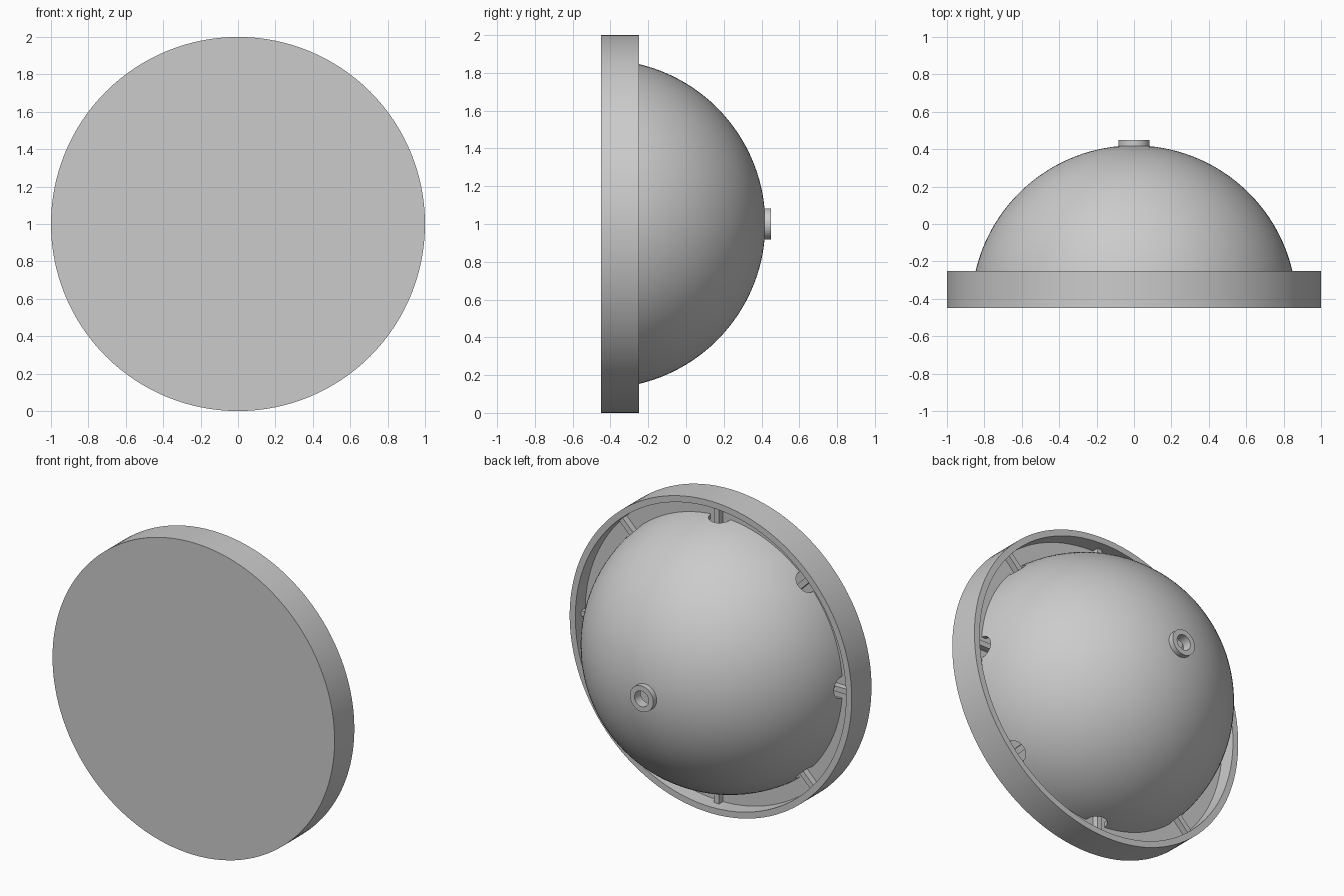
import bpy
import bmesh
from math import sin, cos, pi, asin
from mathutils import Matrix, Vector

cube = bpy.data.objects.get("Cube")
if cube:
    bpy.data.objects.remove(cube, do_unlink=True)

CENTRE_Z = 1.0
FRONT, FLOOR, RIM, BACK = -0.45, -0.35, -0.25, 0.45
RIM_INNER = 0.96
DOME_R, SHELL = 0.87, 0.03
HOLE_R = 0.05

grey = bpy.data.materials.new("light_grey")
grey.use_nodes = True
colour = (0.6, 0.6, 0.6, 1)
grey.diffuse_color = colour
grey.node_tree.nodes["Principled BSDF"].inputs["Base Color"].default_value = colour


def make_object(name, bm):
    bmesh.ops.remove_doubles(bm, verts=bm.verts, dist=1e-5)
    bmesh.ops.recalc_face_normals(bm, faces=bm.faces)
    mesh = bpy.data.meshes.new(name)
    bm.to_mesh(mesh)
    bm.free()
    mesh.materials.append(grey)
    obj = bpy.data.objects.new(name, mesh)
    bpy.context.collection.objects.link(obj)
    return obj


def smooth(obj):
    bpy.ops.object.select_all(action="DESELECT")
    obj.select_set(True)
    bpy.context.view_layer.objects.active = obj
    bpy.ops.object.shade_smooth_by_angle(angle=pi / 6)


def lathe(name, profile, closed, steps=128):
    """Turn (radius, y) points around the front-to-back axis."""
    bm = bmesh.new()
    verts = [bm.verts.new((r, y, CENTRE_Z)) for r, y in profile]
    edges = [bm.edges.new(pair) for pair in zip(verts, verts[1:])]
    if closed:
        edges.append(bm.edges.new((verts[-1], verts[0])))
    bmesh.ops.spin(bm, geom=verts + edges, cent=(0, 0, CENTRE_Z),
                   axis=(0, 1, 0), angle=2 * pi, steps=steps)
    return make_object(name, bm)


def arc(radius, steps=32):
    """Dome section from the floor up to the edge of the centre hole."""
    start = asin((FLOOR - FRONT) / radius)
    end = pi / 2 - asin(HOLE_R / radius)
    angles = [start + (end - start) * i / steps for i in range(steps + 1)]
    return [(radius * cos(a), FRONT + radius * sin(a)) for a in angles]


# Round base with a shallow recess behind a thin rim
base = lathe("base", [(0, FRONT), (1, FRONT), (1, RIM), (RIM_INNER, RIM),
                      (RIM_INNER, FLOOR), (0, FLOOR)], closed=False)
smooth(base)

# Hollow dome
dome = lathe("dome", arc(DOME_R) + arc(DOME_R - SHELL)[::-1], closed=True)

# Eight rounded notches around the dome's edge
turns = [Matrix.Translation((0, 0, CENTRE_Z)) @ Matrix.Rotation(i * pi / 4, 4, "Y")
         for i in range(8)]
bm = bmesh.new()
for turn in turns:
    bmesh.ops.create_cone(bm, cap_ends=True, segments=32, radius1=0.07,
                          radius2=0.07, depth=0.3,
                          matrix=turn @ Matrix.Translation((0, FLOOR, 0.85)))
cutter = make_object("notch_cutter", bm)
cutter.hide_render = True
cut = dome.modifiers.new("notches", "BOOLEAN")
cut.operation = "DIFFERENCE"
cut.solver = "EXACT"
cut.object = cutter
bpy.context.view_layer.update()
graph = bpy.context.evaluated_depsgraph_get()
cut_mesh = bpy.data.meshes.new_from_object(dome.evaluated_get(graph))
dome.modifiers.clear()
dome.data = cut_mesh
bpy.data.objects.remove(cutter, do_unlink=True)
smooth(dome)

# Small tube at the top of the dome
top = FRONT + DOME_R - 0.02
tube = lathe("tube", [(0.083, top), (0.083, BACK), (HOLE_R, BACK), (HOLE_R, top)],
             closed=True, steps=48)
smooth(tube)

# Radial ribs running through the notches to the rim
bm = bmesh.new()
inner, outer, height = 0.78, RIM_INNER + 0.01, 0.04
for turn in turns:
    place = Matrix.Translation((0, FLOOR + height / 2, (inner + outer) / 2))
    size = Matrix.Diagonal(Vector((0.035, height, outer - inner, 1)))
    bmesh.ops.create_cube(bm, size=1, matrix=turn @ place @ size)
make_object("ribs", bm)
